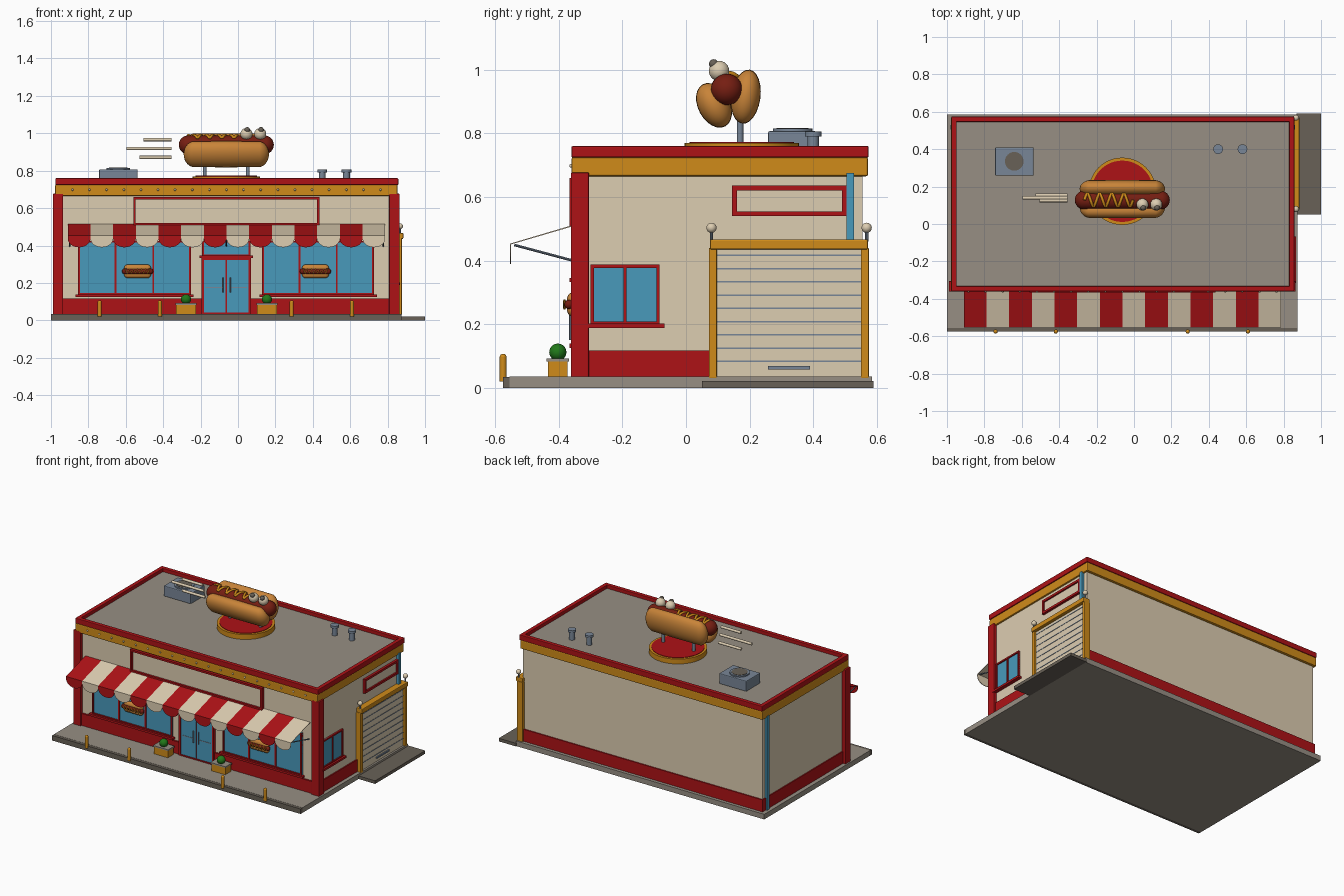
import bpy, bmesh, math
from mathutils import Matrix, Vector

cube = bpy.data.objects.get("Cube")
if cube:
    bpy.data.objects.remove(cube, do_unlink=True)


def material(name, r, g, b):
    m = bpy.data.materials.new(name)
    m.use_nodes = True
    m.diffuse_color = (r, g, b, 1)
    m.node_tree.nodes["Principled BSDF"].inputs["Base Color"].default_value = (r, g, b, 1)
    return m


cream = material("cream", .72, .61, .44)
red = material("red", .42, .006, .008)
yellow = material("amber yellow", .63, .26, .01)
bread = material("bread brown", .58, .23, .04)
meat = material("sausage brown", .18, .013, .006)
blue = material("glass blue", .065, .32, .5)
steel = material("steel grey", .19, .24, .31)
green = material("leaf green", .015, .19, .01)
concrete = material("concrete grey", .31, .275, .23)
dark = material("dark grey", .14, .12, .095)


def finish(name, bm, mat, smooth=False):
    me = bpy.data.meshes.new(name)
    bmesh.ops.recalc_face_normals(bm, faces=bm.faces)
    bm.to_mesh(me)
    bm.free()
    me.materials.append(mat)
    ob = bpy.data.objects.new(name, me)
    bpy.context.collection.objects.link(ob)
    if smooth:
        bpy.ops.object.select_all(action='DESELECT')
        ob.select_set(True)
        bpy.context.view_layer.objects.active = ob
        bpy.ops.object.shade_smooth_by_angle(angle=math.radians(40))
    return ob


def box(name, x, y, z, mat, bevel=0):
    bm = bmesh.new()
    spans = (x, y, z)
    size = [max(s) - min(s) for s in spans]
    mid = Vector([sum(s) / 2 for s in spans])
    bmesh.ops.create_cube(bm, size=1, matrix=Matrix.Translation(mid) @ Matrix.Diagonal((*size, 1)))
    ob = finish(name, bm, mat)
    if bevel:
        mod = ob.modifiers.new("soft edges", 'BEVEL')
        mod.width, mod.segments = bevel, 2
    return ob


def rod(name, a, b, r, mat, sides=16):
    a, b = Vector(a), Vector(b)
    bm = bmesh.new()
    turn = (b - a).to_track_quat('Z', 'Y').to_matrix().to_4x4()
    bmesh.ops.create_cone(bm, cap_ends=True, segments=sides, radius1=r, radius2=r,
                          depth=(b - a).length, matrix=Matrix.Translation((a + b) / 2) @ turn)
    return finish(name, bm, mat, True)


def capsule(name, centre, half_len, ry, rz, end, mat, lean=0):
    """Rounded bar along x; with half_len equal to end it is a ball."""
    bm = bmesh.new()
    bmesh.ops.create_uvsphere(bm, u_segments=24, v_segments=16, radius=1,
                              matrix=Matrix.Rotation(math.pi / 2, 4, 'Y'))
    for v in bm.verts:
        shift = math.copysign(half_len - end, v.co.x) if abs(v.co.x) > .01 else 0
        v.co = (v.co.x * end + shift, v.co.y * ry, v.co.z * rz)
    bmesh.ops.transform(bm, verts=bm.verts, matrix=Matrix.Translation(centre)
                        @ Matrix.Rotation(math.radians(lean), 4, 'X'))
    return finish(name, bm, mat, True)


def ball(name, centre, r, mat):
    return capsule(name, centre, r, r, r, r, mat)


def squiggle(name, points, r, mat):
    cu = bpy.data.curves.new(name, 'CURVE')
    cu.dimensions, cu.bevel_depth, cu.bevel_resolution, cu.use_fill_caps = '3D', r, 2, True
    sp = cu.splines.new('POLY')
    sp.points.add(len(points) - 1)
    for p, co in zip(sp.points, points):
        p.co = (*co, 1)
    cu.materials.append(mat)
    ob = bpy.data.objects.new(name, cu)
    bpy.context.collection.objects.link(ob)


def plate(name, side, u, z, d, mat):
    """Panel on a facade: u runs along the wall, d is its outward span."""
    if side == 'front':
        return box(name, u, (-d[1], -d[0]), z, mat)
    return box(name, d, u, z, mat)


def frame(name, side, u, z, t, d, mat):
    for label, uu, zz in (("bottom", u, (z[0], z[0] + t)), ("top", u, (z[1] - t, z[1])),
                          ("start", (u[0], u[0] + t), z), ("end", (u[1] - t, u[1]), z)):
        plate(f"{name}_{label}", side, uu, zz, d, mat)


def window(name, side, u, z, wall, panes):
    plate(name + "_glass", side, u, z, (wall - .01, wall + .004), blue)
    frame(name + "_frame", side, u, z, .01, (wall - .01, wall + .012), red)
    for i in range(1, panes):
        m = u[0] + (u[1] - u[0]) * i / panes
        plate(f"{name}_mullion_{i}", side, (m - .005, m + .005), z, (wall, wall + .01), red)
    plate(name + "_sill", side, (u[0] - .015, u[1] + .015), (z[0] - .01, z[0] + .004),
          (wall, wall + .025), red)


# Ground
MID = -.0625
box("pavement", (-1, .875), (-.555, .585), (0, .035), concrete)
box("kerb", (-1, .875), (-.575, -.55), (0, .034), dark)
box("driveway", (.87, 1), (.05, .59), (0, .021), dark)

# Building shell
box("walls", (-.965, .842), (-.34, .555), (.03, .72), cream)
box("skirting", (-.972, .85), (-.352, .563), (.03, .117), red)
box("fascia_band", (-.978, .853), (-.36, .572), (.665, .725), yellow, .006)
box("roof", (-.96, .84), (-.345, .56), (.72, .737), concrete)
for n, x, y in (("front", (-.977, .857), (-.36, -.332)), ("back", (-.977, .857), (.546, .574)),
                ("left", (.829, .857), (-.34, .56)), ("right", (-.977, -.949), (-.34, .56))):
    box("parapet_" + n, x, y, (.724, .76), red, .004)
for i, x in enumerate(((-.99, -.935), (.808, .864))):
    box(f"corner_pillar_{i}", x, (-.362, -.305), (.03, .677), red, .004)
for i, x in enumerate(((-.982, -.96), (.838, .86))):
    box(f"drainpipe_{i}", x, (.505, .528), (.035, .675), blue)
for i in range(19):
    ball(f"fascia_bulb_{i}", (-.885 + .0915 * i, -.361, .698), .006, cream)

# Front facade
frame("front_sign_frame", 'front', (-.56, .436), (.507, .66), .013, (.335, .366), red)
plate("front_sign_panel", 'front', (-.55, .426), (.515, .65), (.335, .352), cream)
window("shop_window_right", 'front', (-.855, -.252), (.135, .425), .342, 3)
window("shop_window_left", 'front', (.129, .727), (.135, .425), .342, 3)
window("door_transom", 'front', (-.192, .066), (.342, .425), .342, 1)
frame("door_frame", 'front', (-.195, .069), (.03, .335), .013, (.335, .362), red)
for s in (-1, 1):
    a, b = sorted((MID + s * .004, MID + s * .122))
    plate(f"door_leaf_{s}", 'front', (a, b), (.037, .325), (.335, .357), blue)
    plate(f"door_rail_{s}", 'front', (a + .012, b - .012), (.172, .177), (.35, .359), steel)
    rod(f"door_handle_{s}", (MID + s * .02, -.364, .15), (MID + s * .02, -.364, .23), .004, steel, 8)
plate("door_gap", 'front', (MID - .004, MID + .004), (.037, .325), (.335, .355), red)

# Scalloped awning
X0, STRIPE = -.91, 1.697 / 14
for i in range(14):
    bm = bmesh.new()
    a, b = X0 + i * STRIPE, X0 + (i + 1) * STRIPE
    back = [bm.verts.new((x, -.345, .513)) for x in (a, b)]
    lip = [bm.verts.new((x, -.552, .452)) for x in (b, a)]
    bm.faces.new(back + lip)
    arc = [bm.verts.new(((a + b) / 2 - STRIPE / 2 * math.cos(t), -.552, .437 - .047 * math.sin(t)))
           for t in [math.pi * k / 12 for k in range(13)]]
    bm.faces.new(lip + arc)
    ob = finish(f"awning_stripe_{i}", bm, cream if i % 2 else red)
    mod = ob.modifiers.new("cloth", 'SOLIDIFY')
    mod.thickness, mod.offset = .004, 0
for i in range(3):
    x = X0 + .01 + i * (1.677 / 2)
    rod(f"awning_strut_{i}", (x, -.345, .397), (x, -.54, .449), .004, steel, 8)


def mini_hotdog(name, x, z, y):
    for s in (-1, 1):
        capsule(f"{name}_bun_{s}", (x, y, z + s * .016), .072, .016, .021, .022, bread)
    capsule(name + "_sausage", (x, y - .01, z), .084, .014, .015, .015, meat)
    squiggle(name + "_mustard", [(x - .065 + .13 * k / 12, y - .024, z + .012 * (-1) ** k)
                                 for k in range(13)], .004, yellow)


mini_hotdog("window_hotdog_right", -.537, .262, -.358)
mini_hotdog("window_hotdog_left", .414, .262, -.358)

# Planters and bollards
for i, x in enumerate((-.278, .155)):
    box(f"planter_{i}", (x - .053, x + .053), (-.434, -.372), (.034, .085), yellow)
    box(f"planter_rim_{i}", (x - .057, x + .057), (-.438, -.368), (.083, .092), concrete)
    ball(f"shrub_{i}", (x, -.403, .112), .027, green)
for i, x in enumerate((-.74, -.418, .287, .609)):
    rod(f"bollard_{i}", (x, -.575, .02), (x, -.575, .096), .011, yellow)
    ball(f"bollard_cap_{i}", (x, -.575, .096), .011, yellow)

# Garage side
W = .842
window("side_window", 'side', (-.3, -.083), (.198, .387), W, 2)
frame("side_sign_frame", 'side', (.145, .505), (.54, .636), .015, (W - .01, W + .016), red)
plate("side_sign_panel", 'side', (.15, .5), (.545, .63), (W - .01, W + .006), cream)
plate("garage_door", 'side', (.09, .555), (.03, .44), (W - .01, .862), cream)
for i in range(9):
    z = .083 + .0417 * i
    plate(f"garage_door_groove_{i}", 'side', (.097, .55), (z - .0025, z + .0025), (.855, .864), steel)
plate("garage_handle", 'side', (.258, .39), (.058, .068), (.86, .87), steel)
for i, y in enumerate(((.072, .097), (.55, .575))):
    box(f"garage_post_{i}", (W - .01, .876), y, (.03, .44), yellow, .003)
box("garage_beam", (W - .01, .884), (.075, .572), (.435, .467), yellow, .005)
for i, y in enumerate((.08, .568)):
    rod(f"garage_lamp_stem_{i}", (.866, y, .46), (.866, y, .5), .005, steel, 8)
    ball(f"garage_lamp_{i}", (.866, y, .503), .016, cream)

# Roof equipment
box("air_conditioner", (-.742, -.537), (.258, .41), (.735, .807), steel, .005)
rod("fan_ring", (-.64, .335, .8), (-.64, .335, .815), .062, steel, 32)
rod("fan_recess", (-.64, .335, .806), (-.64, .335, .817), .05, dark, 32)
for i, x in enumerate((.45, .58)):
    rod(f"vent_pipe_{i}", (x, .4, .735), (x, .4, .8), .018, steel)
    rod(f"vent_cap_{i}", (x, .4, .79), (x, .4, .806), .026, steel)

# Rooftop hot dog sign
rod("sign_disc_rim", (MID, .175, .735), (MID, .175, .77), .18, yellow, 48)
rod("sign_disc", (MID, .175, .76), (MID, .175, .773), .164, red, 48)
for s in (-1, 1):
    rod(f"sign_post_{s}", (MID + s * .115, .17, .765), (MID + s * .115, .17, .88), .01, steel)
capsule("bun_front", (MID, .088, .888), .228, .05, .075, .06, bread, 28)
capsule("bun_back", (MID, .188, .915), .228, .046, .086, .06, bread, -8)
capsule("sausage", (MID, .128, .938), .254, .05, .05, .05, meat)
path = []
for k in range(41):
    t = .75 * math.asin(.98 * math.sin(k * math.pi / 5))  # zigzag wrapped over the sausage
    path.append((-.265 + .26 * k / 40, .128 + .052 * math.sin(t * .8), .938 + .052 * math.cos(t * .8)))
squiggle("mustard", path, .008, yellow)
for i, x in enumerate((.045, .119)):
    ball(f"eye_{i}", (x, .104, .996), .032, cream)
    ball(f"pupil_{i}", (x + .004, .087, 1.018), .015, dark)
for i, (x, y, z) in enumerate(((-.505, .125, .966), (-.595, .14, .919), (-.527, .155, .871))):
    rod(f"speed_line_{i}", (x, y, z), (-.355, y, z), .009, cream, 12)
